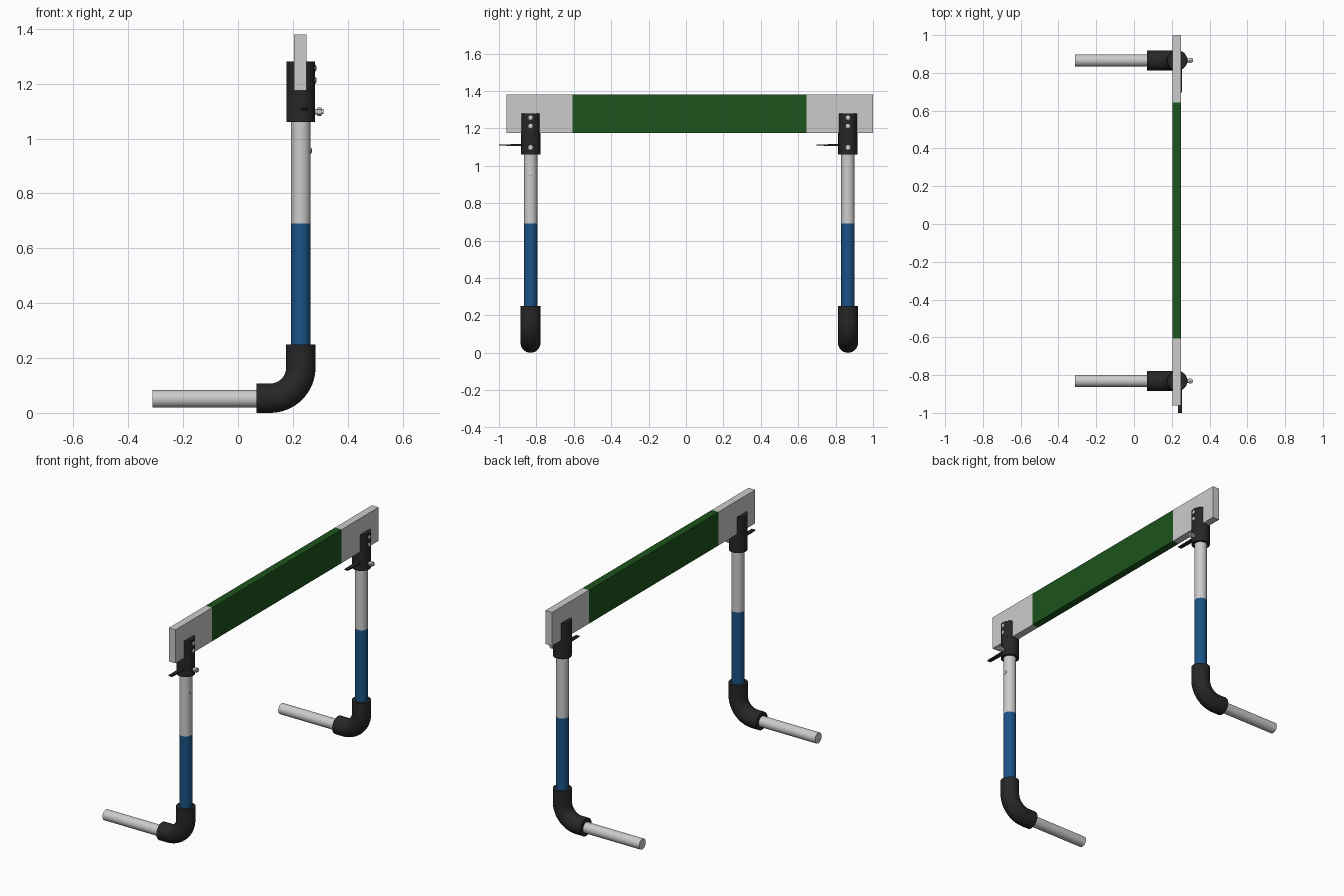
import bpy, bmesh, math
from mathutils import Vector

if "Cube" in bpy.data.objects:
    bpy.data.objects.remove(bpy.data.objects["Cube"])

PX = 0.229                     # x of the posts
LEGS = {"left": -0.831, "right": 0.866}


def material(name, rgb):
    m = bpy.data.materials.new(name)
    m.diffuse_color = (*rgb, 1)
    m.use_nodes = True
    m.node_tree.nodes["Principled BSDF"].inputs["Base Color"].default_value = m.diffuse_color
    return m


GREEN = material("green", (0.012, 0.09, 0.012))
BLUE = material("blue", (0.01, 0.085, 0.24))
BLACK = material("black", (0.02, 0.02, 0.02))


def finish(name, bm, mat=None, smooth=True):
    bmesh.ops.recalc_face_normals(bm, faces=bm.faces)
    me = bpy.data.meshes.new(name)
    bm.to_mesh(me)
    bm.free()
    ob = bpy.data.objects.new(name, me)
    bpy.context.collection.objects.link(ob)
    if mat:
        me.materials.append(mat)
    if smooth:
        bpy.ops.object.select_all(action='DESELECT')
        ob.select_set(True)
        bpy.context.view_layer.objects.active = ob
        bpy.ops.object.shade_smooth_by_angle(angle=math.radians(35))
    return ob


def box(name, lo, hi, mat=None):
    bm = bmesh.new()
    bmesh.ops.create_cube(bm, size=1)
    for v in bm.verts:
        v.co = [l + (c + 0.5) * (h - l) for c, l, h in zip(v.co, lo, hi)]
    return finish(name, bm, mat, False)


def sweep(name, path, y, mat=None, n=40):
    """Round tube along (x, z, radius) points lying in a plane of constant y."""
    bm = bmesh.new()
    pts = [Vector((x, y, z)) for x, z, r in path]
    rings = []
    for i, p in enumerate(pts):
        t = (pts[min(i + 1, len(pts) - 1)] - pts[max(i - 1, 0)]).normalized()
        side = Vector((0, 1, 0)).cross(t)
        rings.append([bm.verts.new(p + path[i][2] * (side * math.cos(a) + Vector((0, math.sin(a), 0))))
                      for a in (2 * math.pi * k / n for k in range(n))])
    for a, b in zip(rings, rings[1:]):
        for k in range(n):
            bm.faces.new((a[k], a[(k + 1) % n], b[(k + 1) % n], b[k]))
    bm.faces.new(rings[0])
    bm.faces.new(rings[-1])
    return finish(name, bm, mat)


def prism(name, outline, z0, z1, mat=None):
    bm = bmesh.new()
    f = bm.faces.new([bm.verts.new((x, y, z0)) for x, y in outline])
    up = bmesh.ops.extrude_face_region(bm, geom=[f])["geom"]
    for v in up:
        if isinstance(v, bmesh.types.BMVert):
            v.co.z = z1
    # keep the bottom cap closed
    if not any(all(abs(v.co.z - z0) < 1e-6 for v in q.verts) for q in bm.faces):
        bm.faces.new([v for v in bm.verts if abs(v.co.z - z0) < 1e-6])
    return finish(name, bm, mat)


# Crossbar: grey ends with a green middle
for part, y0, y1, mat in (("end_left", -0.96, -0.606, None),
                          ("middle", -0.606, 0.644, GREEN),
                          ("end_right", 0.644, 1.0, None)):
    box("crossbar_" + part, (0.205, y0, 1.175), (0.25, y1, 1.38), mat)

for side, y in LEGS.items():
    # Foot tube and two-tone post
    sweep(side + "_foot_tube", [(-0.312, 0.051, 0.032), (0.10, 0.051, 0.032)], y)
    sweep(side + "_post_lower", [(PX, 0.22, 0.036), (PX, 0.69, 0.036)], y, BLUE)
    sweep(side + "_post_upper", [(PX, 0.69, 0.036), (PX, 1.08, 0.036)], y)

    # Elbow joining the post and foot
    R, r = 0.112, 0.0535
    arc = [(PX - R + R * math.cos(a), r + R - R * math.sin(a), r)
           for a in (math.pi / 2 * k / 16 for k in range(17))]
    sweep(side + "_elbow", [(PX, 0.25, r)] + arc + [(0.068, r, r)], y, BLACK)

    # Clamp: solid collar below, two rounded cheeks holding the crossbar
    c = 0.052
    sweep(side + "_clamp_collar", [(PX, 1.06, c), (PX, 1.175, c)], y, BLACK)
    for tag, edge, mid in (("outer", 0.25 - PX, 0), ("inner", PX - 0.205, math.pi)):
        half = math.acos(edge / c)
        outline = [(PX + c * math.cos(mid + half * k / 10), y + c * math.sin(mid + half * k / 10))
                   for k in range(-10, 11)]
        prism(f"{side}_clamp_cheek_{tag}", outline, 1.175, 1.28, BLACK)

    # Cheek bolts, and the clamp bolt with flange and head
    for i, z in enumerate((1.257, 1.212)):
        sweep(f"{side}_cheek_bolt_{i + 1}", [(0.27, z, 0.012), (0.283, z, 0.012), (0.286, z, 0.007)], y, n=16)
    sweep(side + "_clamp_bolt_shank", [(0.27, 1.098, 0.01), (0.292, 1.098, 0.01)], y, n=16)
    sweep(side + "_clamp_bolt_head", [(0.29, 1.098, 0.016), (0.304, 1.098, 0.016)], y, n=6)
    sweep(side + "_clamp_bolt_tip", [(0.302, 1.098, 0.009), (0.312, 1.098, 0.009)], y, n=16)

    # Locking lever, tapering to its tip
    lever = box(side + "_lever", (0.232, y - 0.169, 1.104), (0.255, y - 0.03, 1.116), BLACK)
    for v in lever.data.vertices:
        if v.co.y < y - 0.1:
            v.co.z = 1.111 + (0.003 if v.co.z > 1.11 else -0.003)

# Height stop button on one post
sweep("height_button", [(0.25, 0.955, 0.012), (0.266, 0.955, 0.012), (0.269, 0.955, 0.006)], LEGS["left"], n=16)
